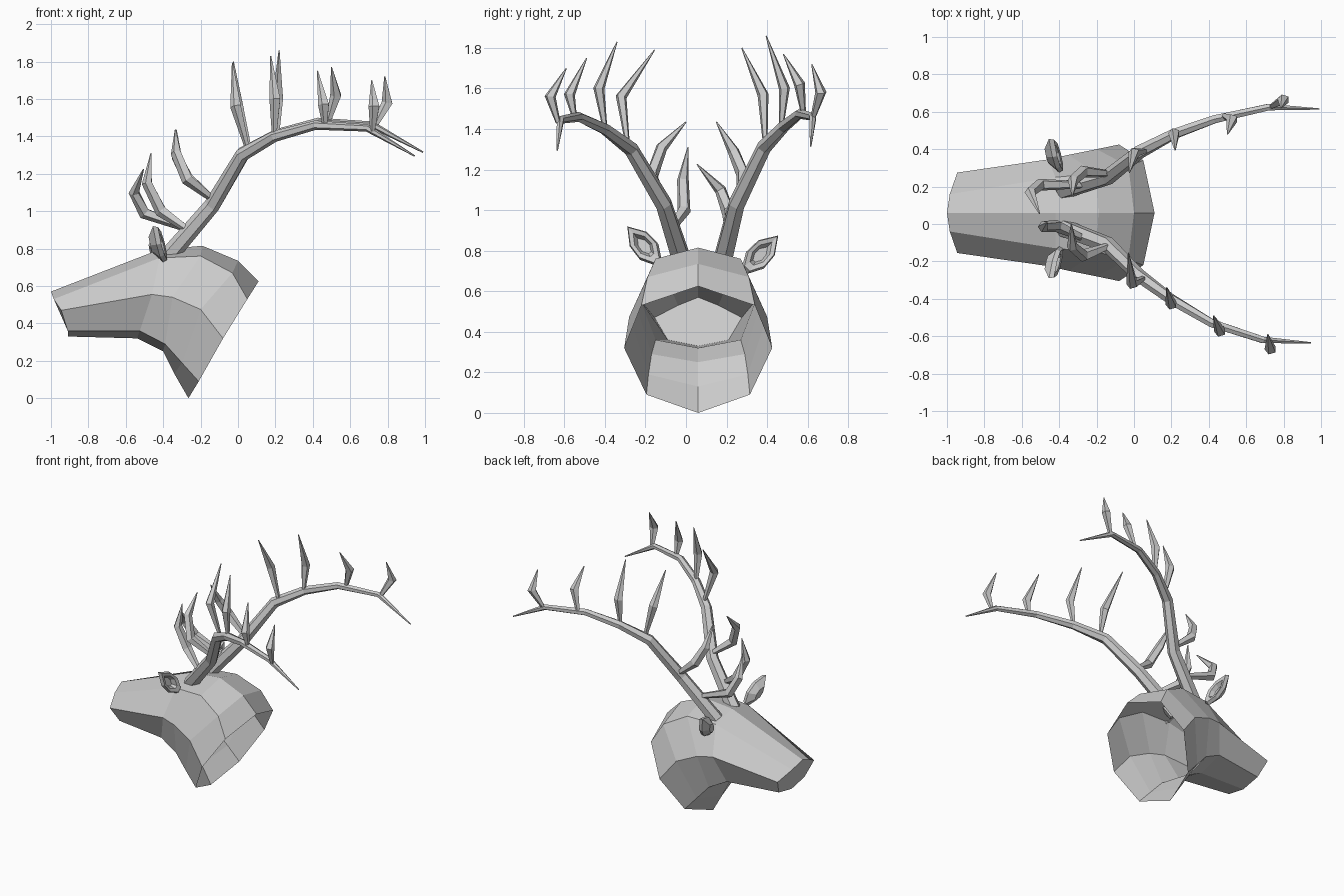
import bpy, bmesh, math
from mathutils import Vector

cube = bpy.data.objects.get("Cube")
if cube:
    bpy.data.objects.remove(cube, do_unlink=True)

MID = 0.06  # symmetry plane of the head

plaster = bpy.data.materials.new("plain_grey")
plaster.use_nodes = True
GREY = (0.6, 0.6, 0.6, 1)
plaster.diffuse_color = GREY
plaster.node_tree.nodes["Principled BSDF"].inputs["Base Color"].default_value = GREY


def finish(bm, name):
    """Turn a bmesh into a flat-shaded object."""
    bmesh.ops.recalc_face_normals(bm, faces=bm.faces)
    mesh = bpy.data.meshes.new(name)
    bm.to_mesh(mesh)
    bm.free()
    mesh.materials.append(plaster)
    obj = bpy.data.objects.new(name, mesh)
    bpy.context.collection.objects.link(obj)
    return obj


def bridge(bm, ring_a, ring_b):
    n = len(ring_a)
    for i in range(n):
        j = (i + 1) % n
        bm.faces.new((ring_a[i], ring_a[j], ring_b[j], ring_b[i]))


def spike(name, points, radii, sides=5, flat=1.0):
    """Sweep a few-sided section along a path, one radius per point."""
    bm = bmesh.new()
    pts = [Vector(p) for p in points]
    rings = []
    for i, p in enumerate(pts):
        ahead = pts[min(i + 1, len(pts) - 1)] - p
        behind = p - pts[max(i - 1, 0)]
        along = (ahead.normalized() + behind.normalized()).normalized()
        across = along.cross(Vector((0, 1, 0))).normalized()
        other = along.cross(across)
        ring = []
        for k in range(sides):
            a = math.tau * k / sides
            ring.append(bm.verts.new(p + radii[i] * (math.cos(a) * across + flat * math.sin(a) * other)))
        rings.append(ring)
    for a, b in zip(rings, rings[1:]):
        bridge(bm, a, b)
    bm.faces.new(rings[0])
    bm.faces.new(rings[-1])
    return finish(bm, name)


# Head: hollow shell of half sections (x, half width, z) from crown to throat
SECTIONS = [
    [(-1.0, 0, .57), (-.985, .1, .53), (-.945, .215, .47), (-.91, .15, .36), (-.91, 0, .33)],
    [(-.42, 0, .795), (-.42, .19, .75), (-.46, .285, .555), (-.525, .21, .36), (-.54, 0, .32)],
    [(-.19, 0, .815), (-.2, .21, .76), (-.35, .31, .54), (-.39, .23, .29), (-.4, 0, .25)],
    [(0, 0, .735), (-.03, .25, .67), (-.2, .34, .475), (-.3, .245, .19), (-.34, 0, .13)],
    [(.11, 0, .625), (.05, .28, .53), (-.08, .365, .32), (-.21, .255, .09), (-.265, 0, 0)],
]
bm = bmesh.new()
rings = []
for half in SECTIONS:
    outline = half + [(x, -w, z) for x, w, z in half[-2:0:-1]]
    rings.append([bm.verts.new((x, MID + w, z)) for x, w, z in outline])
for a, b in zip(rings, rings[1:]):
    bridge(bm, a, b)
bm.faces.new(rings[0])
finish(bm, "head")


# Ears: thick leaves with a hollow on the rear side
def ear(name, base, tip):
    base, tip = Vector(base), Vector(tip)
    length = tip - base
    across = length.cross(Vector((1, 0, 0))).normalized()
    depth = across.cross(length).normalized()
    if depth.x < 0:
        depth = -depth
    leaf = [(0, -.02), (.3, -.06), (.65, -.055), (1, 0), (.65, .055), (.3, .06), (0, .02)]
    bm = bmesh.new()

    def ring(scale, lift):
        return [bm.verts.new(base + length * (.48 + (t - .48) * scale) + across * w * scale + depth * lift)
                for t, w in leaf]

    layers = [ring(.45, -.04), ring(1, 0), ring(.9, .025), ring(.6, .02), ring(.4, -.01)]
    for a, b in zip(layers, layers[1:]):
        bridge(bm, a, b)
    bm.faces.new(layers[0])
    bm.faces.new(layers[-1])
    finish(bm, name)


ear("right_ear", (-.4, -.135, .74), (-.455, -.29, .92))
ear("left_ear", (-.4, .29, .7), (-.455, .455, .875))

# Antlers: a long tapering beam and six tines on each side
RIGHT = {
    "beam": [(-.38, -.02, .75), (-.14, -.11, 1.03), (.02, -.27, 1.3), (.195, -.4, 1.4),
             (.415, -.53, 1.46), (.69, -.62, 1.445), (.945, -.635, 1.295)],
    "brow_tine": [(-.28, -.07, .91), (-.41, -.01, 1.0), (-.485, -.015, 1.15), (-.465, .01, 1.31)],
    "second_tine": [(-.14, -.12, 1.07), (-.27, -.17, 1.17), (-.33, -.12, 1.31), (-.335, 0, 1.435)],
    "third_tine": [(.05, -.29, 1.34), (-.01, -.32, 1.56), (-.03, -.155, 1.79)],
    "fourth_tine": [(.195, -.4, 1.41), (.2, -.43, 1.6), (.175, -.34, 1.83)],
    "fifth_tine": [(.465, -.55, 1.46), (.46, -.575, 1.57), (.425, -.49, 1.75)],
    "sixth_tine": [(.72, -.63, 1.43), (.73, -.67, 1.56), (.715, -.59, 1.7)],
}
LEFT = {
    "beam": [(-.38, .18, .75), (-.14, .25, 1.03), (.03, .385, 1.31), (.21, .48, 1.41),
             (.43, .56, 1.475), (.72, .625, 1.46), (.99, .615, 1.315)],
    "brow_tine": [(-.28, .21, .91), (-.5, .21, .99), (-.555, .17, 1.1), (-.505, .055, 1.225)],
    "second_tine": [(-.14, .27, 1.07), (-.27, .28, 1.18), (-.325, .235, 1.29), (-.33, .15, 1.435)],
    "third_tine": [(.06, .39, 1.34), (0, .38, 1.57), (-.025, .275, 1.8)],
    "fourth_tine": [(.21, .47, 1.42), (.215, .485, 1.6), (.22, .395, 1.86)],
    "fifth_tine": [(.48, .58, 1.47), (.525, .56, 1.62), (.5, .48, 1.77)],
    "sixth_tine": [(.73, .625, 1.45), (.8, .665, 1.58), (.785, .62, 1.72)],
}
BEAM_RADII = [.05, .043, .037, .03, .025, .02, .004]
for side, parts in (("right", RIGHT), ("left", LEFT)):
    for part, path in parts.items():
        name = f"{side}_antler_{part}"
        if part == "beam":
            spike(name, path, BEAM_RADII, sides=6)
        elif len(path) == 4:
            spike(name, path, [.02, .034, .03, .003])
        else:
            spike(name, path, [.014, .032, .003], flat=.9)
